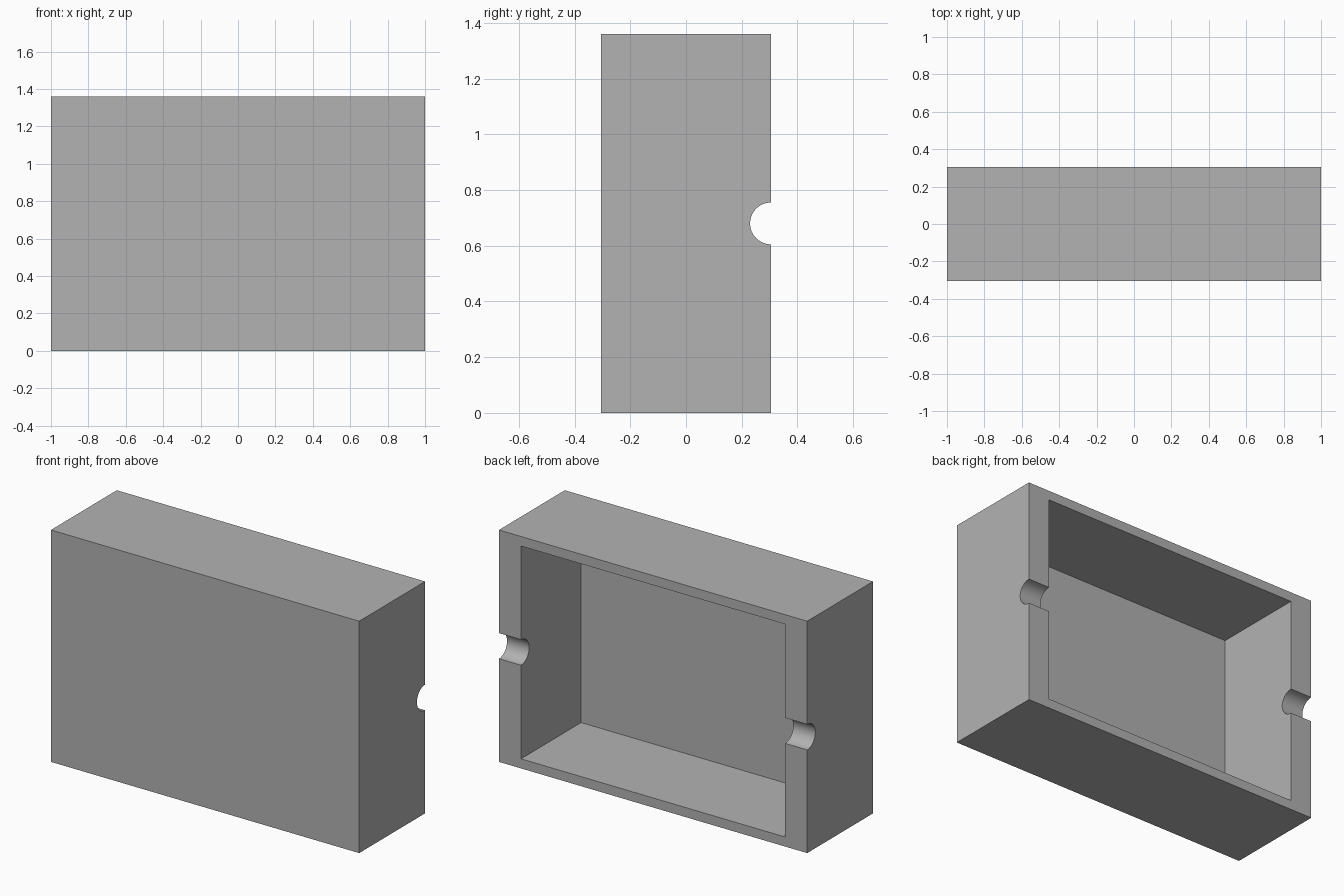
import bpy, math

if "Cube" in bpy.data.objects:
    bpy.data.objects.remove(bpy.data.objects["Cube"], do_unlink=True)

W, D, H = 2.0, 0.61, 1.36            # outer size
SIDE, RIM, FRONT = 0.143, 0.056, 0.053  # wall thicknesses
NOTCH_R = 0.075

grey = bpy.data.materials.new("light grey")
grey.use_nodes = True
colour = (0.448, 0.448, 0.448, 1)
grey.diffuse_color = colour
grey.node_tree.nodes["Principled BSDF"].inputs["Base Color"].default_value = colour


def box(name, size, centre):
    bpy.ops.mesh.primitive_cube_add(size=1, location=centre)
    ob = bpy.context.object
    ob.name = name
    ob.scale = size
    bpy.ops.object.transform_apply(location=True, rotation=False, scale=True)
    ob.data.materials.append(grey)
    return ob


def cut(target, cutter):
    cutter.hide_render = True
    mod = target.modifiers.new("cut", 'BOOLEAN')
    mod.operation = 'DIFFERENCE'
    mod.solver = 'EXACT'
    mod.object = cutter
    bpy.context.view_layer.objects.active = target
    bpy.ops.object.modifier_apply(modifier=mod.name)
    bpy.data.objects.remove(cutter, do_unlink=True)


# Block hollowed out from the back
case = box("open_case", (W, D, H), (0, 0, H / 2))
extra = 0.1
depth = D - FRONT + extra
cut(case, box("cavity_cutter", (W - 2 * SIDE, depth, H - 2 * RIM),
              (0, D / 2 + extra - depth / 2, H / 2)))

# Half-round notches through both side walls
bpy.ops.mesh.primitive_cylinder_add(vertices=64, radius=NOTCH_R, depth=W + 0.2,
                                    location=(0, D / 2, H / 2),
                                    rotation=(0, math.pi / 2, 0))
notch = bpy.context.object
notch.name = "notch_cutter"
notch.data.materials.append(grey)
cut(case, notch)

# Smooth notch walls, crisp corners
bpy.ops.object.select_all(action='DESELECT')
case.select_set(True)
bpy.context.view_layer.objects.active = case
bpy.ops.object.shade_smooth_by_angle(angle=math.radians(30))
